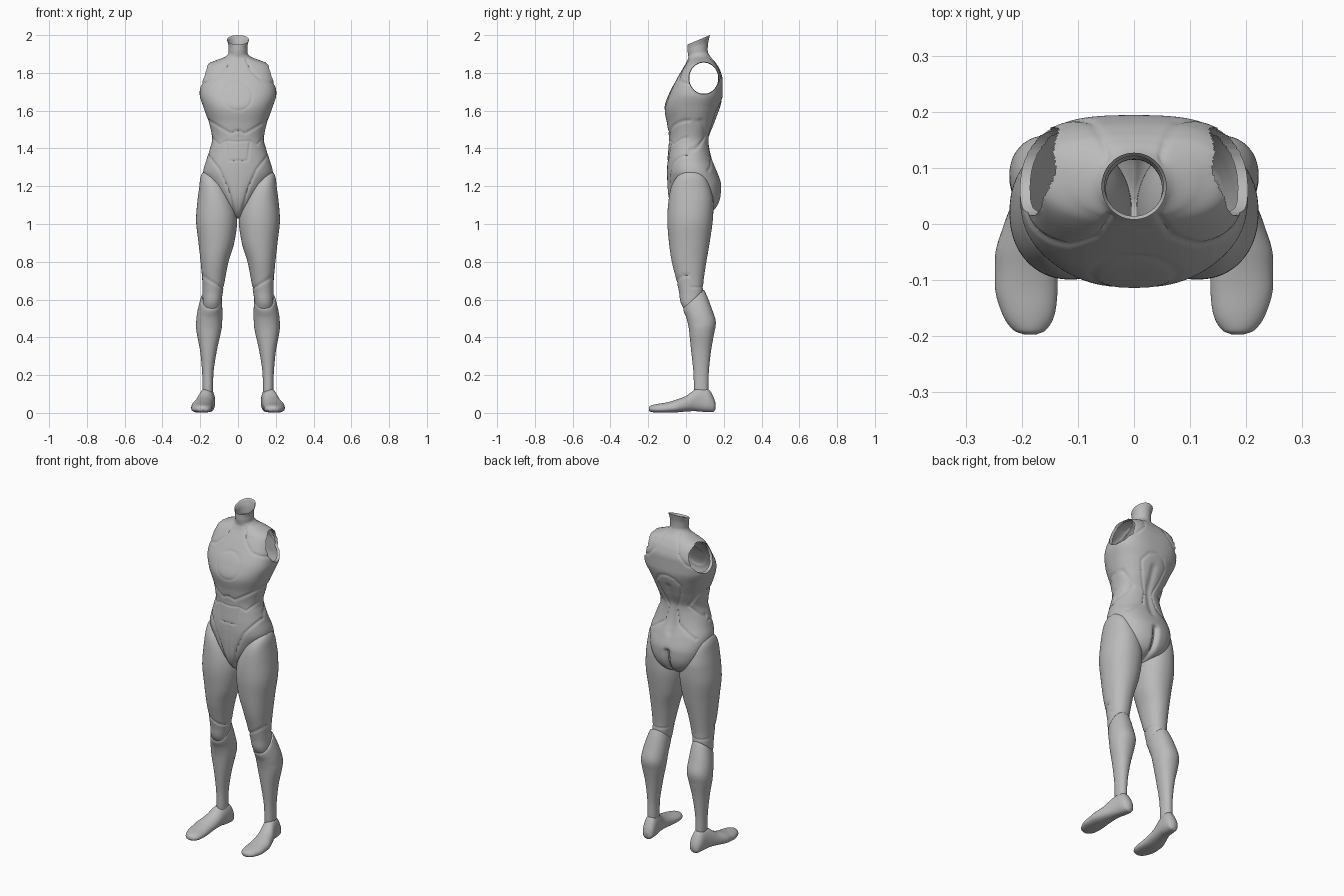
import bpy, bmesh, math
from mathutils import Vector

if "Cube" in bpy.data.objects:
    bpy.data.objects.remove(bpy.data.objects["Cube"])

grey = bpy.data.materials.new("plain_grey")
grey.use_nodes = True
grey.diffuse_color = (0.5, 0.5, 0.5, 1)
grey.node_tree.nodes["Principled BSDF"].inputs["Base Color"].default_value = (0.5, 0.5, 0.5, 1)


def smooth_stations(stations, steps):
    """Cubic interpolation between stations, flat at local extremes."""
    def slope(i, k):
        if i == 0 or i == len(stations) - 1:
            j = min(i, len(stations) - 2)
            return stations[j + 1][k] - stations[j][k]
        a = stations[i][k] - stations[i - 1][k]
        b = stations[i + 1][k] - stations[i][k]
        return 0 if a * b <= 0 else (a + b) / 2
    out = []
    for i in range(len(stations) - 1):
        for n in range(steps):
            t = n / steps
            h = (2*t**3 - 3*t*t + 1, t**3 - 2*t*t + t, 3*t*t - 2*t**3, t**3 - t*t)
            out.append([h[0] * p + h[1] * slope(i, k) + h[2] * q + h[3] * slope(i + 1, k)
                        for k, (p, q) in enumerate(zip(stations[i], stations[i + 1]))])
    return out + [list(stations[-1])]


def seam_depth(x, z, seams):
    """Depth of the engraved seams at a point of the front or back."""
    total, p = 0, Vector((x, z))
    for points, depth, width in seams:
        best = 1
        for a, b in zip(points, points[1:]):
            a, b = Vector(a), Vector(b)
            t = max(0, min(1, (p - a).dot(b - a) / (b - a).length_squared))
            best = min(best, (p - a - (b - a) * t).length)
        if best < 3 * width:
            total = max(total, depth * math.exp(-(best / width) ** 2))
    return total


def loft(name, stations, sides, steps, front=(), back=(), along_y=False, open_end=False):
    """Stations: height, centre, front, back, half width front, half width back, squareness, tilt."""
    bm = bmesh.new()
    rings = []
    for z, xc, f, b, wf, wb, n, tilt in smooth_stations(stations, steps):
        ring, mid = [], (f + b) / 2
        for i in range(sides):
            a = 2 * math.pi * (i + 0.5) / sides
            c, s = math.cos(a), math.sin(a)
            su = math.copysign(abs(c) ** (2 / n), c)
            sv = math.copysign(abs(s) ** (2 / n), s)
            u = su * (wf + (wb - wf) * (s + 1) / 2)
            v = sv * (b - f) / 2
            h = z + tilt * v
            seams = back if s > 0 else front
            if seams:
                d = seam_depth(abs(xc + u), h, seams)
                k = 1 - min(0.6, d / max(0.02, math.hypot(u, v)))
                u, v = u * k, v * k
            co = (xc + u, h, mid + v) if along_y else (xc + u, mid + v, h)
            ring.append(bm.verts.new(co))
        rings.append(ring)
    for r, q in zip(rings, rings[1:]):
        for i in range(sides):
            j = (i + 1) % sides
            bm.faces.new((r[i], r[j], q[j], q[i]))
    bm.faces.new(rings[0])
    if not open_end:
        bm.faces.new(rings[-1])
    bmesh.ops.recalc_face_normals(bm, faces=bm.faces)
    mesh = bpy.data.meshes.new(name)
    bm.to_mesh(mesh)
    bm.free()
    obj = bpy.data.objects.new(name, mesh)
    bpy.context.collection.objects.link(obj)
    mesh.materials.append(grey)
    return obj


def finish(obj):
    bpy.ops.object.select_all(action="DESELECT")
    obj.select_set(True)
    bpy.context.view_layer.objects.active = obj
    bpy.ops.object.shade_smooth_by_angle(angle=math.radians(40))


# Torso: pelvis, waist, chest, shoulders and neck in one shell
torso_stations = [(z, 0, f, b, wf, wb, n, t) for z, f, b, wf, wb, n, t in [
    (1.03, 0, .06, .01, .02, 2, 0), (1.042, -.04, .1, .02, .06, 2, 0),
    (1.075, -.07, .152, .04, .13, 2.1, 0), (1.13, -.09, .181, .085, .17, 2.2, 0),
    (1.2, -.098, .187, .14, .188, 2.2, 0), (1.277, -.1, .165, .183, .185, 2.2, 0),
    (1.34, -.098, .14, .167, .167, 2.2, 0), (1.4, -.093, .126, .148, .148, 2.2, 0),
    (1.45, -.09, .122, .137, .137, 2.2, 0), (1.53, -.1, .15, .152, .152, 2.2, 0),
    (1.61, -.114, .178, .178, .182, 2.3, 0), (1.69, -.09, .194, .2, .206, 2.6, 0),
    (1.76, -.053, .194, .19, .2, 2.8, 0), (1.81, -.025, .182, .176, .19, 2.8, 0),
    (1.845, -.004, .163, .155, .172, 2.6, 0), (1.866, .007, .147, .11, .125, 2.3, 0),
    (1.885, .012, .13, .066, .072, 2, 0), (1.91, .01, .115, .05, .05, 2, .15),
    (1.94, .008, .117, .05, .05, 2, .3), (1.975, .008, .127, .058, .058, 2, .42)]]

chest_disc = [(.076 * math.sin(a * math.pi / 16), 1.677 + .076 * math.cos(a * math.pi / 16))
              for a in range(17)]
LINE, FINE = (.005, .006), (.003, .005)
front_seams = [
    (chest_disc, *FINE),
    ([(.045, 1.87), (.07, 1.81), (.12, 1.765), (.2, 1.74)], *LINE),      # shoulder pad
    ([(0, 1.495), (.04, 1.48), (.075, 1.5), (.16, 1.55)], *LINE),        # rib edge
    ([(0, 1.435), (.065, 1.44), (.1, 1.42), (.14, 1.46)], *FINE),        # belly
    ([(.065, 1.44), (.05, 1.335), (0, 1.335)], *FINE),
    ([(.165, 1.37), (.1, 1.29), (.05, 1.18), (.02, 1.05)], *LINE),       # hip lines
    ([(0, 1.335), (0, 1.05)], *FINE)]
back_seams = [
    ([(.05, 1.88), (.08, 1.8), (.13, 1.745), (.21, 1.72)], *LINE),       # shoulder pad
    ([(0, 1.66), (.05, 1.645), (.085, 1.6), (.06, 1.52), (.025, 1.44),
      (.05, 1.35), (.15, 1.28)], *LINE),                                 # spine plate
    ([(.15, 1.55), (.09, 1.46), (.16, 1.38)], *LINE),
    ([(0, 1.58), (0, 1.3)], .008, .02),                                  # spine hollow
    ([(0, 1.19), (0, 1.04)], .026, .016)]                                # seat cleft
torso = loft("torso", torso_stations, 160, 11, front_seams, back_seams, open_end=True)

# Arm openings: cut, round off and give each opening a turned-in lip
bm = bmesh.new()
bm.from_mesh(torso.data)
HOLE_Y, HOLE_Z, RY, RZ = .094, 1.772, .079, .085


def hole_radius(co):
    return math.hypot((co.y - HOLE_Y) / RY, (co.z - HOLE_Z) / RZ)


inside = [f for f in bm.faces
          if abs(f.calc_center_median().x) > .13 and hole_radius(f.calc_center_median()) < 1]
bmesh.ops.delete(bm, geom=inside, context="FACES")
for v in bm.verts:
    if v.is_boundary and abs(v.co.x) > .1:
        r = hole_radius(v.co)
        v.co.y = HOLE_Y + (v.co.y - HOLE_Y) / r
        v.co.z = HOLE_Z + (v.co.z - HOLE_Z) / r
rim = [e for e in bm.edges if e.is_boundary]
lip = bmesh.ops.extrude_edge_only(bm, edges=rim)["geom"]
for v in lip:
    if isinstance(v, bmesh.types.BMVert):
        if abs(v.co.x) > .1:
            v.co.x -= math.copysign(.018, v.co.x)
            v.co.y += (HOLE_Y - v.co.y) * .03
            v.co.z += (HOLE_Z - v.co.z) * .03
        else:
            v.co.x *= .9
            v.co.y += (.068 - v.co.y) * .1
            v.co.z -= .008
bm.to_mesh(torso.data)
bm.free()
finish(torso)


def limb(rows, n=2.15):
    return [(z, (i + o) / 2, f, b, (o - i) / 2, (o - i) / 2, n, t) for z, i, o, f, b, t in rows]


# Legs: height, inner x, outer x, front y, back y, tilt
thigh = limb([
    (1.276, .13, .178, .005, .05, 0), (1.268, .115, .19, -.025, .08, 0),
    (1.24, .09, .2, -.055, .108, 0), (1.19, .055, .206, -.08, .13, 0),
    (1.11, .018, .216, -.094, .145, 0), (1.02, .004, .222, -.099, .142, 0),
    (.9, .02, .209, -.09, .125, 0), (.8, .05, .198, -.075, .108, 0),
    (.7, .07, .189, -.05, .093, 0), (.64, .08, .187, -.037, .09, 0),
    (.58, .09, .186, -.027, .088, 0), (.52, .1, .18, .008, .085, 0)])
knee_front = [([(.2, .735), (.15, .7), (.07, .655)], *LINE)]
knee_back = [([(.06, .665), (.2, .665)], *FINE)]
shin = limb([
    (.605, .092, .19, -.008, .092, .9), (.595, .085, .199, -.014, .1, .85),
    (.53, .083, .216, .002, .135, .4), (.47, .084, .222, .012, .158, .1),
    (.42, .092, .218, .018, .149, 0), (.33, .112, .201, .027, .133, 0),
    (.22, .129, .19, .039, .121, 0), (.13, .132, .188, .042, .119, 0),
    (.09, .134, .186, .045, .117, 0)])

# Foot: sections from toe to heel
foot = [(y, x, lo, hi, w, w * .75, n, 0) for y, x, lo, hi, w, n in [
    (-.197, .185, .014, .028, .012, 2), (-.188, .186, .006, .038, .034, 2.1),
    (-.16, .188, .002, .046, .053, 2.3), (-.11, .192, .001, .054, .063, 2.4),
    (-.06, .192, .002, .067, .063, 2.3), (0, .182, .007, .09, .056, 2.2),
    (.045, .171, .009, .122, .049, 2.3), (.085, .163, .006, .135, .045, 2.4),
    (.12, .159, .004, .125, .043, 2.3), (.145, .157, .006, .085, .034, 2.2),
    (.156, .157, .02, .055, .015, 2)]]

for obj in (loft("thighs", thigh, 72, 10, knee_front, knee_back),
            loft("shins", shin, 64, 8),
            loft("feet", foot, 48, 7, along_y=True)):
    mirror = obj.modifiers.new("other_side", "MIRROR")
    mirror.use_axis[0] = True
    finish(obj)
